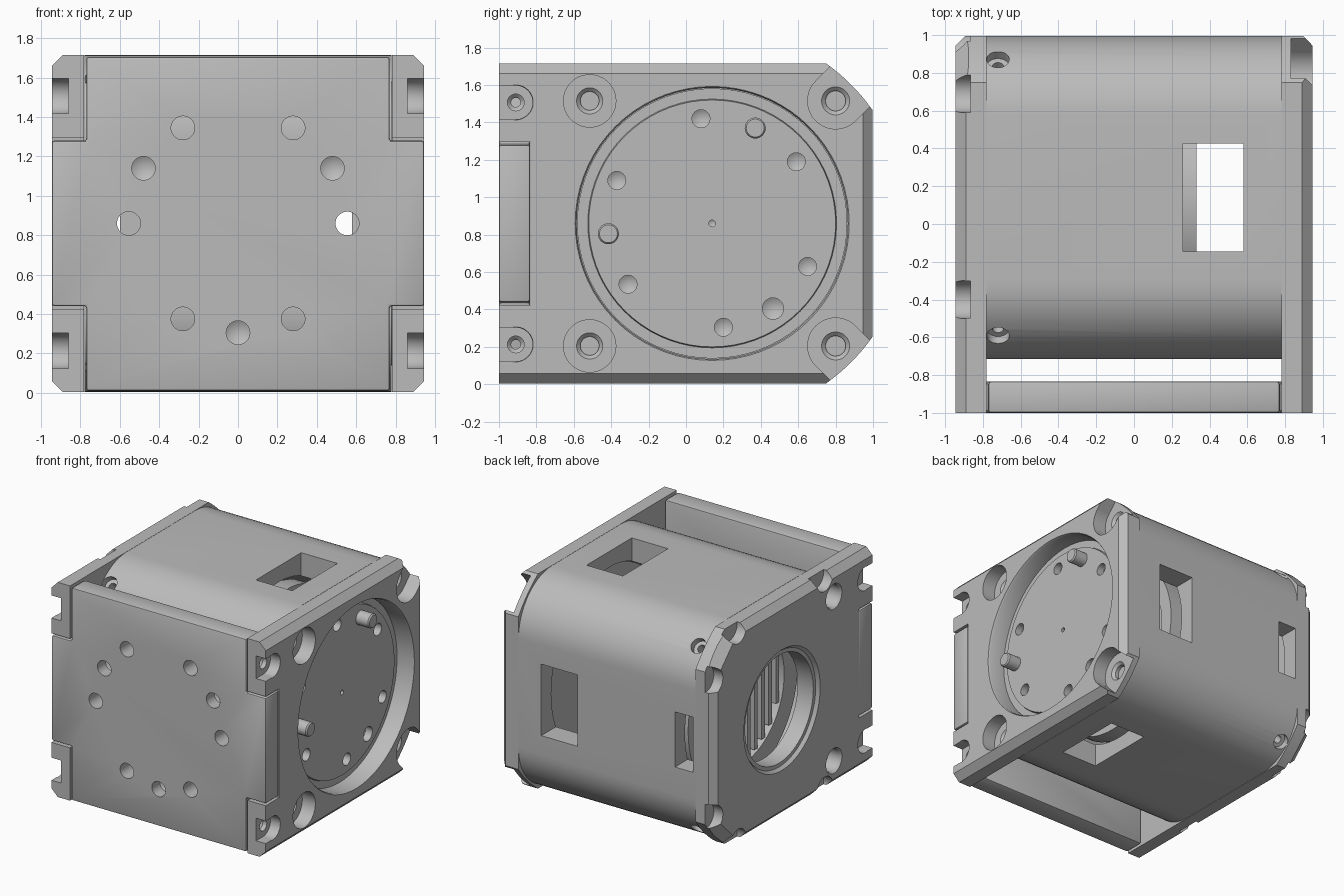
import bpy, bmesh
from math import pi, sin, cos, sqrt, radians
from mathutils import Vector, Matrix

if "Cube" in bpy.data.objects:
    bpy.data.objects.remove(bpy.data.objects["Cube"], do_unlink=True)

grey = bpy.data.materials.new("machined_grey")
grey.use_nodes = True
colour = (0.5, 0.5, 0.5, 1)
grey.diffuse_color = colour
grey.node_tree.nodes["Principled BSDF"].inputs["Base Color"].default_value = colour

CY, CZ = 0.14, 0.86      # main axis of the actuator
HALF = 0.856             # half height of the body
OUT, INN = 0.945, 0.782  # outer and inner faces of the side plates


def finish(bm, name):
    bmesh.ops.recalc_face_normals(bm, faces=bm.faces)
    mesh = bpy.data.meshes.new(name)
    bm.to_mesh(mesh)
    bm.free()
    mesh.materials.append(grey)
    ob = bpy.data.objects.new(name, mesh)
    bpy.context.collection.objects.link(ob)
    return ob


def lathe(name, origin, direction, profile, n=48):
    """Revolve (distance, radius) pairs about an axis."""
    bm = bmesh.new()
    rings = []
    for t, r in [(profile[0][0], 0)] + profile + [(profile[-1][0], 0)]:
        count = n if r > 0 else 1
        rings.append([bm.verts.new((r * cos(2 * pi * i / n), r * sin(2 * pi * i / n), t))
                      for i in range(count)])
    for a, b in zip(rings, rings[1:]):
        if len(a) == len(b) == 1:
            continue
        for i in range(n):
            j = (i + 1) % n
            quad = [a[i % len(a)], a[j % len(a)], b[j % len(b)], b[i % len(b)]]
            bm.faces.new(list(dict.fromkeys(quad)))
    turn = Vector(direction).to_track_quat('Z', 'Y').to_matrix().to_4x4()
    bm.transform(Matrix.Translation(origin) @ turn)
    return finish(bm, name)


def prism(name, points, axis, a, b):
    """Extrude a 2D outline along x or y."""
    bm = bmesh.new()
    place = (lambda t, u, v: (t, u, v)) if axis == 'X' else (lambda t, u, v: (u, t, v))
    face = bm.faces.new([bm.verts.new(place(a, u, v)) for u, v in points])
    new = bmesh.ops.extrude_face_region(bm, geom=[face])["geom"]
    bmesh.ops.translate(bm, vec=place(b - a, 0, 0),
                        verts=[g for g in new if isinstance(g, bmesh.types.BMVert)])
    return finish(bm, name)


def box(name, centre, size, turn=None):
    bm = bmesh.new()
    bmesh.ops.create_cube(bm, size=1)
    bm.transform(Matrix.Translation(centre) @ (turn or Matrix()) @ Matrix.Diagonal((*size, 1)))
    return finish(bm, name)


def apply(ob, mod):
    with bpy.context.temp_override(object=ob, active_object=ob):
        bpy.ops.object.modifier_apply(modifier=mod.name)


def cut(ob, cutter):
    mod = ob.modifiers.new("cut", 'BOOLEAN')
    mod.operation, mod.solver, mod.object = 'DIFFERENCE', 'EXACT', cutter
    apply(ob, mod)
    bpy.data.objects.remove(cutter, do_unlink=True)


def arc(cy, cz, r, start, end, n):
    steps = [radians(start + (end - start) * i / n) for i in range(n + 1)]
    return [(cy + r * cos(a), cz + r * sin(a)) for a in steps]


def rot(angle, axis):
    return Matrix.Rotation(radians(angle), 4, axis)


# Side plates: square at the front, back corners turned about the main axis
outline = [(-1, CZ - HALF)] + arc(CY, CZ, 1.05, -54.6, -35.4, 8) \
    + arc(CY, CZ, 1.05, 35.4, 54.6, 8) + [(-1, CZ + HALF)]
plates = {}
for side, label in ((1, "left"), (-1, "right")):
    plate = prism(label + "_side_plate", outline, 'X', side * INN, side * OUT)
    plates[side] = plate
    x = side * OUT
    d = 0.055 * sqrt(2)
    cut(plate, box("chamfer", (x, 1, CZ), (d, d, 3), rot(45, 'Z')))
    cut(plate, box("panel_notch", (x, -1, CZ), (1, 0.336, 0.87)))
    for s in (1, -1):
        cut(plate, box("chamfer", (x, 0, CZ + s * HALF), (d, 3, d), rot(45, 'Y')))
        # Open slots with a screw hole at the front edge
        z = CZ + s * 0.647
        cut(plate, lathe("slot", (x + side * 0.02, -0.91, z), (-side, 0, 0),
                         [(0, 0.1), (0.03, 0.09), (0.105, 0.09)]))
        cut(plate, box("slot", (x, -1.0, z), (0.17, 0.18, 0.18)))
        cut(plate, lathe("hole", (x, -0.91, z), (-side, 0, 0),
                         [(0.05, 0.045), (0.12, 0.045), (0.14, 0.025), (0.3, 0.025)], 24))

# Left plate: counterbored screws, corner pockets and the output bore
plate = plates[1]
bore = [(0, 0.14), (0.13, 0.14), (0.13, 0.07), (0.15, 0.05), (0.3, 0.05)]
for s in (1, -1):
    z = CZ + s * 0.655
    cut(plate, lathe("counterbore", (0.96, -0.515, z), (-1, 0, 0), bore))
    cut(plate, lathe("counterbore", (0.96, 0.8, z), (-1, 0, 0), [(t, r * 1.07) for t, r in bore]))
    cut(plate, box("pocket", (0.91, 0.94, z + s * 0.14), (0.16, 0.4, 0.3), rot(s * 45, 'X')))
cut(plate, lathe("output_bore", (0.95, CY, CZ), (-1, 0, 0), [(0, 0.735), (0.02, 0.725), (0.3, 0.725)], 72))

# Right plate: rear bore, screw holes and scalloped edge pockets
plate = plates[-1]
cut(plate, lathe("rear_bore", (-0.95, CY, CZ), (1, 0, 0),
                 [(0, 0.485), (0.03, 0.46), (0.03, 0.43), (0.3, 0.43)], 72))
for s in (1, -1):
    cut(plate, lathe("hole", (-0.96, -0.515, CZ + s * 0.655), (1, 0, 0),
                     [(0, 0.11), (0.03, 0.09), (0.13, 0.09), (0.13, 0.05), (0.3, 0.05)]))
    d = 0.07 * sqrt(2)
    cut(plate, box("corner_chamfer", (-OUT, CY + 0.742, CZ + s * 0.742), (d, 0.8, d),
                   rot(s * -45, 'X') @ rot(45, 'Y')))
    for o in (0.55, -0.54):
        cut(plate, lathe("scallop", (-0.96, CY + o, CZ + s * 0.84), (1, 0, 0), [(0, 0.1), (0.095, 0.1)]))
    cut(plate, lathe("scallop", (-0.96, 0.985, CZ + s * 0.545), (1, 0, 0), [(0, 0.1), (0.095, 0.1)]))

# Front panel: cross-shaped, lapping over the side plates in the middle
corner = [(INN - 0.012, 0.01), (INN - 0.012, 0.44), (OUT, 0.44), (OUT, 1.28),
          (INN - 0.012, 1.28), (INN - 0.012, 1.705)]
panel = prism("front_panel", corner + [(-u, v) for u, v in reversed(corner)], 'Y', -1, -0.834)
bevel = panel.modifiers.new("bevel", 'BEVEL')
bevel.width, bevel.segments = 0.012, 2
apply(panel, bevel)
for u, v in ((0.28, 1.345), (0.28, 0.375), (0.555, 0.86)):
    for s in (1, -1):
        cut(panel, lathe("hole", (s * u, -1.1, v), (0, 1, 0), [(0, 0.06), (0.4, 0.06)], 32))
for u, v in ((0.48, 1.14), (-0.48, 1.14), (0, 0.305)):
    cut(panel, lathe("hole", (u, -1.1, v), (0, 1, 0), [(0, 0.06), (0.2, 0.06), (0.235, 0)], 32))

# Housing: rounded square tube with viewing windows
R = 0.42
e = HALF - R
section = []
for k, (sy, sz) in enumerate(((1, 1), (-1, 1), (-1, -1), (1, -1))):
    section += arc(CY + sy * e, CZ + sz * e, R, 90 * k, 90 * k + 90, 14)
housing = prism("motor_housing", section, 'X', 0.002 - INN, INN - 0.002)
cut(housing, lathe("bore", (-1, CY, CZ), (1, 0, 0), [(0, 0.73), (2, 0.73)], 72))
cut(housing, box("window", (0.42, CY, CZ), (0.32, 0.57, 3)))
cut(housing, box("window", (0.42, CY, CZ), (0.32, 3, 0.57)))
cut(housing, box("window", (-0.68, CY, CZ), (0.16, 3, 0.44)))
for sy in (1, -1):
    for sz in (1, -1):
        cut(housing, lathe("screw_hole", (-0.72, CY + sy * 0.75, CZ + sz * 0.75), (0, -sy, -sz),
                           [(0, 0.06), (0.08, 0.06), (0.08, 0.03), (0.2, 0.03)], 24))

# Output flange with drilled holes, two drive pins and a stepped rim
flange = lathe("output_flange", (0, CY, CZ), (1, 0, 0),
               [(0.6, 0.722), (0.8, 0.722), (0.8, 0.665), (0.82, 0.66)], 72)
drill = [(0.08, 1.42), (-0.37, 1.09), (-0.31, 0.535), (0.2, 0.305), (0.65, 0.63), (0.59, 1.19)]
holes = [(y, z, 0.048) for y, z in drill] + [(0.465, 0.405, 0.057), (CY, CZ, 0.018)]
for y, z, r in holes:
    cut(flange, lathe("drill", (0.9, y, z), (-1, 0, 0), [(0, r), (0.14, r), (0.14 + r * 0.6, 0)], 24))
for i, (y, z) in enumerate(((0.37, 1.37), (-0.415, 0.805))):
    lathe("drive_pin_%d" % (i + 1), (0.81, y, z), (1, 0, 0), [(0, 0.056), (0.115, 0.056), (0.125, 0.048)], 32)

# Motor core with a recessed rear face and grooves, and its cooling fins
lathe("motor_core", (0, CY, CZ), (1, 0, 0),
      [(-0.4, 0.52), (-0.6, 0.52), (-0.6, 0.69), (-0.5, 0.69), (-0.5, 0.66), (0.2, 0.66),
       (0.2, 0.69), (0.33, 0.69), (0.33, 0.58), (0.29, 0.58)], 72)
for i in range(-5, 6):
    y = i * 0.09
    box("cooling_fin_%d" % (i + 6), (-0.49, CY + y, CZ), (0.2, 0.04, 2 * sqrt(0.515 ** 2 - (abs(y) + 0.02) ** 2)))

# Smooth the round surfaces and keep machined edges crisp
bpy.ops.object.select_all(action='DESELECT')
for ob in bpy.context.scene.objects:
    if ob.type == 'MESH' and grey.name in ob.data.materials:
        ob.select_set(True)
        bpy.context.view_layer.objects.active = ob
bpy.ops.object.shade_smooth_by_angle(angle=radians(30))
